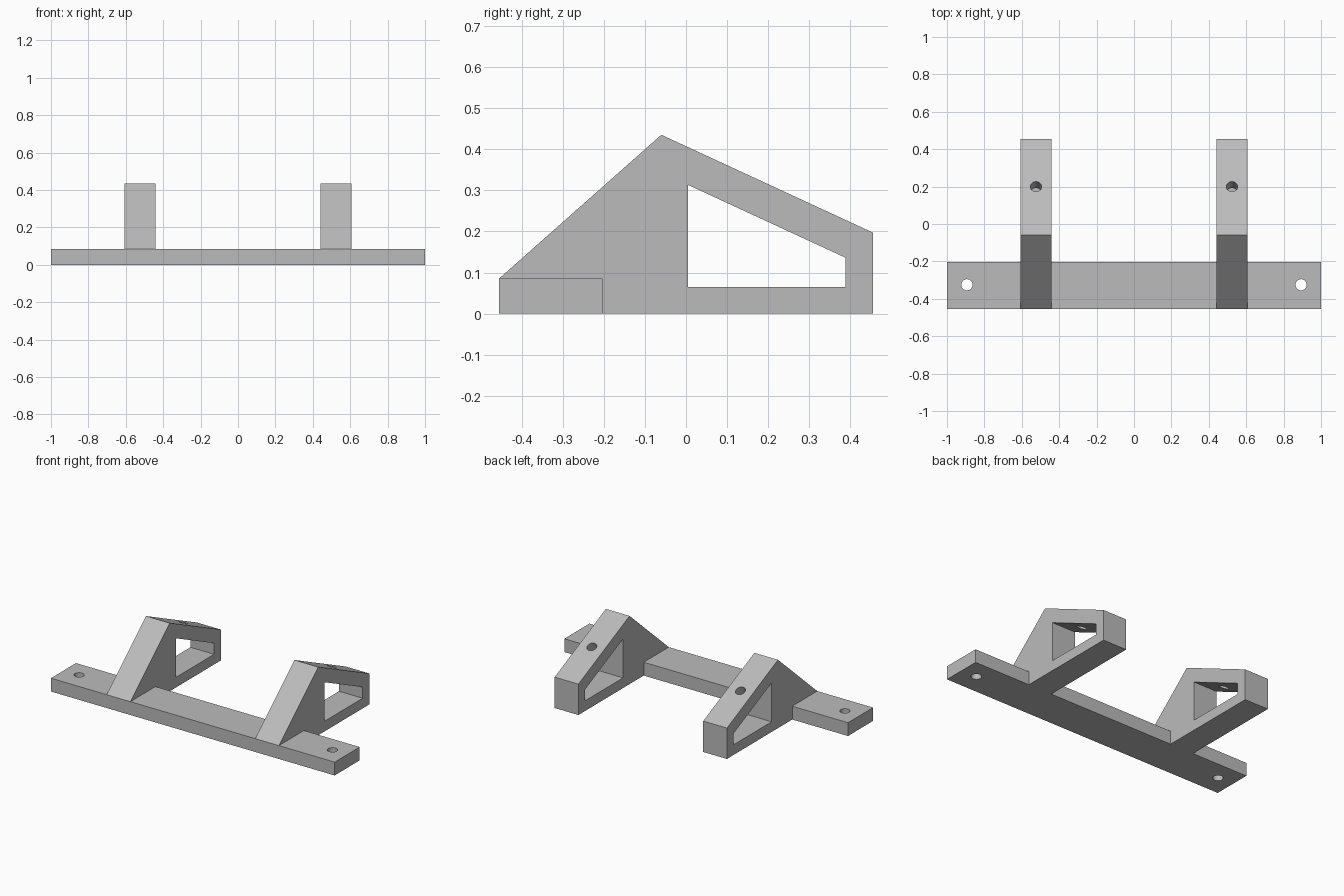
import bpy, bmesh, math
from mathutils import Vector

if "Cube" in bpy.data.objects:
    bpy.data.objects.remove(bpy.data.objects["Cube"], do_unlink=True)

grey = bpy.data.materials.new("plain grey")
grey.use_nodes = True
colour = (0.5, 0.5, 0.5, 1)
grey.diffuse_color = colour
grey.node_tree.nodes["Principled BSDF"].inputs["Base Color"].default_value = colour


def prism(name, profile, x0, x1):
    """Extrude a (y, z) profile along x."""
    bm = bmesh.new()
    face = bm.faces.new([bm.verts.new((x0, y, z)) for y, z in profile])
    new = bmesh.ops.extrude_face_region(bm, geom=[face])["geom"]
    verts = [v for v in new if isinstance(v, bmesh.types.BMVert)]
    bmesh.ops.translate(bm, verts=verts, vec=(x1 - x0, 0, 0))
    bmesh.ops.recalc_face_normals(bm, faces=bm.faces)
    mesh = bpy.data.meshes.new(name)
    bm.to_mesh(mesh)
    bm.free()
    mesh.materials.append(grey)
    obj = bpy.data.objects.new(name, mesh)
    bpy.context.collection.objects.link(obj)
    return obj


def drill(name, centre, direction, radius, depth):
    """Cylinder used to cut a screw hole."""
    turn = Vector(direction).to_track_quat("Z", "Y").to_euler()
    bpy.ops.mesh.primitive_cylinder_add(vertices=32, radius=radius, depth=depth,
                                        location=centre, rotation=turn)
    obj = bpy.context.object
    obj.name = name
    obj.data.materials.append(grey)
    return obj


def combine(target, tool, operation):
    """Apply a boolean and discard the tool."""
    mod = target.modifiers.new("boolean", "BOOLEAN")
    mod.operation, mod.solver, mod.object = operation, "EXACT", tool
    bpy.context.view_layer.objects.active = target
    bpy.ops.object.modifier_apply(modifier=mod.name)
    bpy.data.objects.remove(tool, do_unlink=True)


FRONT, BACK, PLATE = -0.455, 0.455, 0.085
PEAK, HEEL = (-0.06, 0.435), (BACK, 0.197)
outline = [(FRONT, 0), (BACK, 0), HEEL, PEAK, (FRONT, PLATE)]
window = [(0.005, 0.065), (0.388, 0.065), (0.388, 0.136), (0.005, 0.313)]
# direction square to the sloping top beam, and the middle of its hole
slope = (HEEL[1] - PEAK[1]) / (HEEL[0] - PEAK[0])
beam_normal = (0, -slope, 1)
beam_hole_y = 0.2
beam_hole_z = PEAK[1] + slope * (beam_hole_y - PEAK[0])

# Mounting bar
bar = prism("mounting_bracket",
            [(FRONT, 0), (-0.203, 0), (-0.203, PLATE), (FRONT, PLATE)], -1, 1)

for side in (-1, 1):
    # Wedge arm with its window and angled screw hole
    x0, x1 = sorted((side * 0.44, side * 0.607))
    arm = prism("wedge_arm", outline, x0, x1)
    combine(arm, prism("window_cutter", window, x0 - 0.1, x1 + 0.1), "DIFFERENCE")
    centre = (side * 0.524, beam_hole_y, beam_hole_z)
    combine(arm, drill("beam_drill", centre, beam_normal, 0.03, 0.22), "DIFFERENCE")
    combine(bar, arm, "UNION")
    # Screw hole at the end of the bar
    combine(bar, drill("bar_drill", (side * 0.893, -0.325, 0.04), (0, 0, 1), 0.03, 0.3),
            "DIFFERENCE")

bpy.ops.object.select_all(action="DESELECT")
bar.select_set(True)
bpy.context.view_layer.objects.active = bar
bpy.ops.object.shade_smooth_by_angle(angle=math.radians(30))
